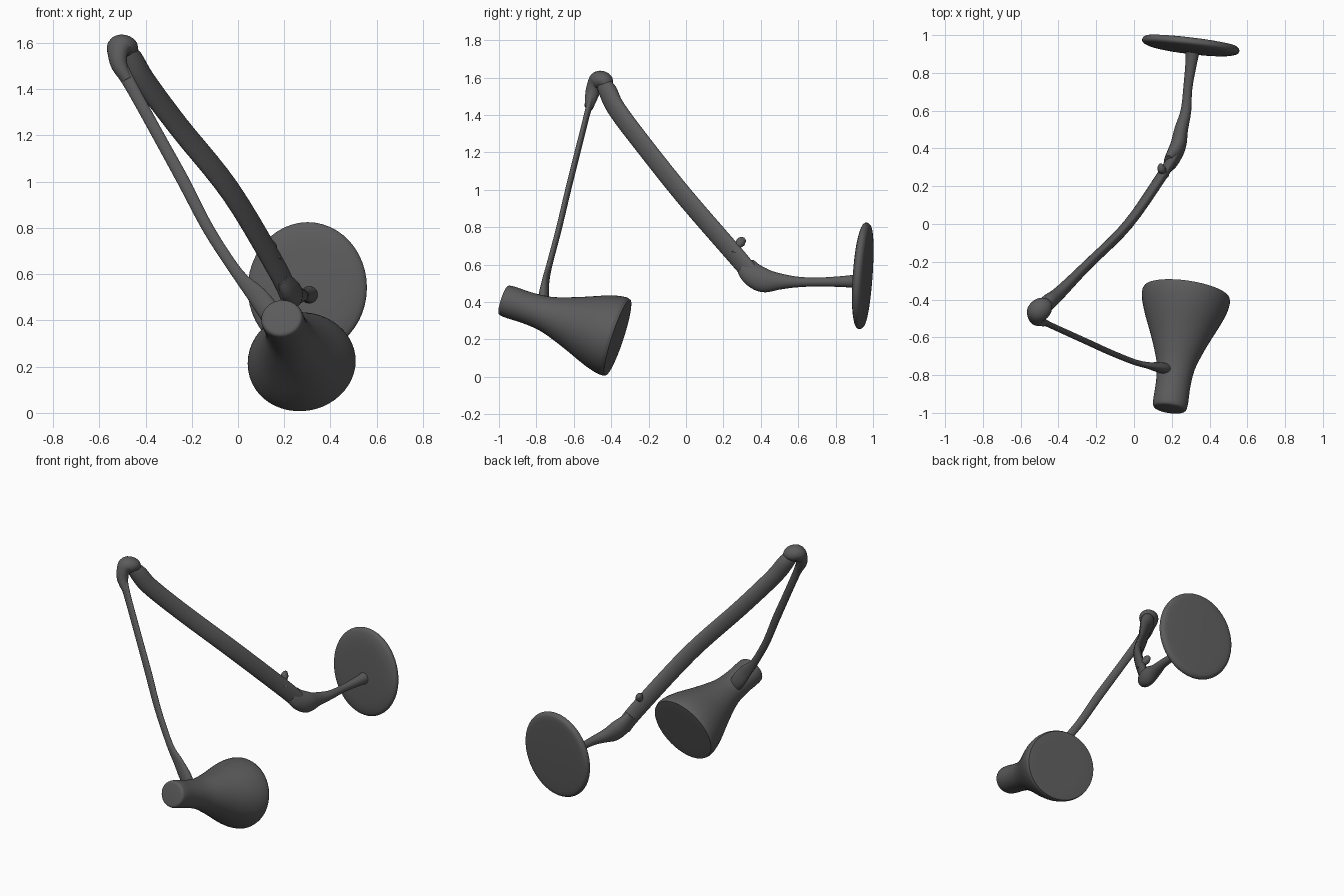
import bpy, bmesh, math
from mathutils import Vector

metal = bpy.data.materials.new("dark_grey")
metal.diffuse_color = (0.105, 0.105, 0.105, 1)


def catmull(a, b, c, d, t):
    return tuple(0.5 * (2 * q + (r - p) * t + (2 * p - 5 * q + 4 * r - s) * t * t
                        + (3 * q - p - 3 * r + s) * t ** 3)
                 for p, q, r, s in zip(a, b, c, d))


def tube(name, stations, hint, sides=24, steps=5, angle=60):
    """Sweep an ellipse; a station is x, y, z, radius along hint, radius across it."""
    s = [stations[0]] + stations + [stations[-1]]
    rows = [catmull(*s[i:i + 4], k / steps) for i in range(len(s) - 3) for k in range(steps)]
    rows.append(stations[-1])
    pts = [Vector(r[:3]) for r in rows]
    bm = bmesh.new()
    rings = []
    for i, (p, r) in enumerate(zip(pts, rows)):
        tan = (pts[min(i + 1, len(pts) - 1)] - pts[max(i - 1, 0)]).normalized()
        u = Vector(hint)
        u = (u - tan * u.dot(tan)).normalized()
        v = tan.cross(u)
        rings.append([bm.verts.new(p + u * r[3] * math.cos(a) + v * r[4] * math.sin(a))
                      for a in (2 * math.pi * k / sides for k in range(sides))])
    for a, b in zip(rings, rings[1:]):
        for k in range(sides):
            n = (k + 1) % sides
            bm.faces.new((a[k], a[n], b[n], b[k]))
    bm.faces.new(rings[0][::-1])
    bm.faces.new(rings[-1])
    bmesh.ops.recalc_face_normals(bm, faces=bm.faces)
    me = bpy.data.meshes.new(name)
    bm.to_mesh(me)
    bm.free()
    me.materials.append(metal)
    ob = bpy.data.objects.new(name, me)
    bpy.context.collection.objects.link(ob)
    bpy.ops.object.select_all(action='DESELECT')
    ob.select_set(True)
    bpy.context.view_layer.objects.active = ob
    bpy.ops.object.shade_smooth_by_angle(angle=math.radians(angle))
    return ob


def lathe(name, start, axis, profile, hint, squash=1.0, sides=48, steps=3):
    """Straight sweep; the profile lists distance along the axis and radius."""
    start, axis = Vector(start), Vector(axis).normalized()
    return tube(name, [(*(start + axis * d), r, r * squash) for d, r in profile],
                hint, sides, steps)


# Wall plate: thin rounded disc, slightly tilted
n = Vector((0.12, 1, -0.07)).normalized()
lathe("wall_plate", Vector((0.3, 0.945, 0.54)) - n * 0.036, n,
      [(0, 0.05), (0.004, 0.18), (0.014, 0.235), (0.026, 0.256), (0.04, 0.259),
       (0.054, 0.25), (0.062, 0.22), (0.066, 0.05)], (1, 0, 0), 1.1)

# Stem from the plate, swelling into the elbow
tube("stem", [(0.31, 0.93, 0.51, 0.042, 0.042), (0.305, 0.87, 0.51, 0.032, 0.032),
              (0.285, 0.72, 0.507, 0.024, 0.024), (0.275, 0.6, 0.507, 0.028, 0.028),
              (0.25, 0.5, 0.51, 0.036, 0.044), (0.235, 0.42, 0.515, 0.042, 0.064),
              (0.21, 0.36, 0.545, 0.04, 0.064), (0.185, 0.32, 0.59, 0.03, 0.055)], (1, 0, 0))

# Upper arm: flattened bar, deep in its vertical plane
tube("upper_arm", [(0.215, 0.37, 0.52, 0.026, 0.05), (0.17, 0.29, 0.62, 0.028, 0.054),
                   (-0.03, 0.0, 0.955, 0.027, 0.055), (-0.25, -0.22, 1.23, 0.027, 0.055),
                   (-0.4, -0.37, 1.43, 0.035, 0.055), (-0.46, -0.42, 1.53, 0.042, 0.052),
                   (-0.5, -0.46, 1.59, 0.03, 0.03)], (0.75, -0.66, 0))

# Top joint: rounded hook between the arms
tube("top_joint", [(-0.45, -0.42, 1.55, 0.02, 0.02), (-0.475, -0.435, 1.577, 0.052, 0.045),
                   (-0.51, -0.465, 1.585, 0.058, 0.05), (-0.52, -0.49, 1.55, 0.045, 0.04),
                   (-0.512, -0.505, 1.5, 0.036, 0.034), (-0.48, -0.52, 1.44, 0.025, 0.02)],
     (0.75, -0.66, 0))

# Lower arm, curving down to the shade
tube("lower_arm", [(-0.5, -0.508, 1.48, 0.02, 0.032), (-0.455, -0.53, 1.4, 0.015, 0.027),
                   (-0.345, -0.58, 1.2, 0.015, 0.026), (-0.235, -0.63, 1.0, 0.015, 0.027),
                   (-0.125, -0.68, 0.79, 0.015, 0.025), (0.0, -0.73, 0.6, 0.015, 0.026),
                   (0.08, -0.75, 0.51, 0.018, 0.042), (0.14, -0.76, 0.43, 0.028, 0.048),
                   (0.19, -0.77, 0.36, 0.028, 0.035)], (0.1, 1, 0.1))

# Small tightening knob above the elbow
tube("knob", [(0.17, 0.26, 0.66, 0.018, 0.018), (0.155, 0.275, 0.695, 0.018, 0.018),
              (0.145, 0.295, 0.722, 0.022, 0.026), (0.14, 0.315, 0.735, 0.01, 0.012)], (1, 0, 0))

# Lamp shade: closed bell with a narrow neck
lathe("lamp_shade", (0.188, -0.98, 0.412), (0.09, 0.61, -0.2),
      [(0, 0.07), (0.008, 0.088), (0.05, 0.093), (0.14, 0.092), (0.24, 0.102),
       (0.33, 0.13), (0.42, 0.165), (0.51, 0.203), (0.58, 0.227), (0.63, 0.235),
       (0.648, 0.23), (0.655, 0.215), (0.656, 0.08)], (1, 0, 0), 0.93)
